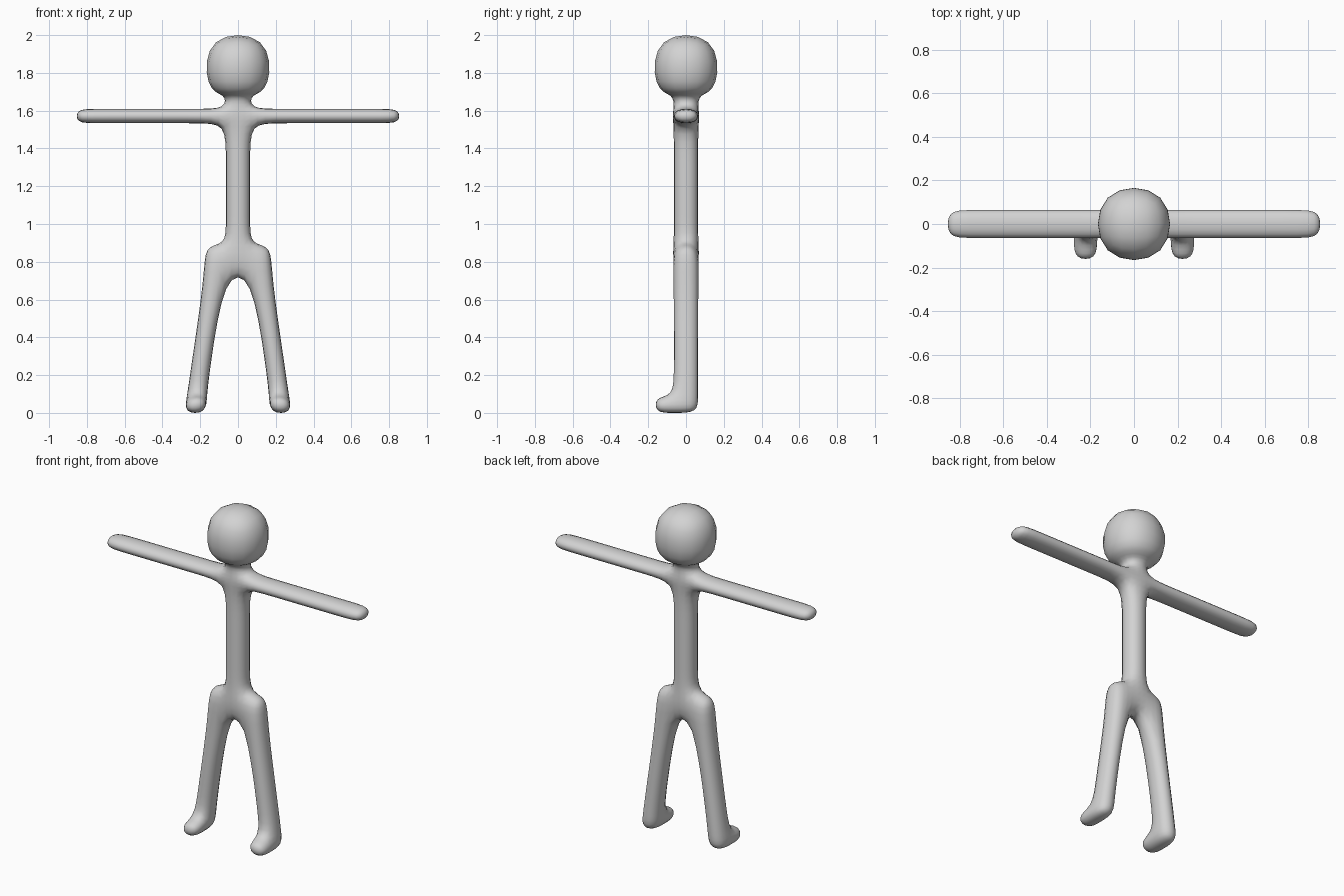
import bpy, bmesh

if "Cube" in bpy.data.objects:
    bpy.data.objects.remove(bpy.data.objects["Cube"])

W = 0.07                         # half width and half depth of the body cage


def ring(x0, x1, z, y0=-W, y1=W):
    """Horizontal rectangle of four cage points."""
    return [(x0, y0, z), (x1, y0, z), (x1, y1, z), (x0, y1, z)]


cells = []                       # each cell: lower ring, upper ring


def stack(rings):
    cells.extend(zip(rings, rings[1:]))


# torso, neck and head, from crotch to crown
stack([ring(-W, W, z) for z in (0.73, 0.895, 1.0, 1.35, 1.53, 1.613, 1.69)]
      + [ring(-0.19, 0.19, z, -0.19, 0.19) for z in (1.70, 2.026)])

for s in (-1, 1):
    # arm: shoulder, long span and rounded hand
    for a, b in ((W, 0.2), (0.2, 0.76), (0.76, 0.862)):
        stack([ring(s * a, s * b, 1.53), ring(s * a, s * b, 1.613)])
    # leg: sole, ankle, shin, crotch height and hip
    leg = [(0.17, 0.286, -0.004), (0.16, 0.274, 0.09), (0.145, 0.255, 0.23),
           (W, 0.18, 0.73), (W, 0.183, 0.895)]
    stack([ring(s * a, s * b, z) for a, b, z in leg])
    # toe in front of the ankle
    stack([ring(s * a, s * b, z, -0.168, -W) for a, b, z in leg[:2]])

# join the cells, dropping the walls shared by two neighbours
faces = {}
for lo, hi in cells:
    quads = [lo, hi] + [[lo[i], lo[(i + 1) % 4], hi[(i + 1) % 4], hi[i]] for i in range(4)]
    for q in quads:
        key = frozenset(q)
        if key in faces:
            del faces[key]
        else:
            faces[key] = q

bm = bmesh.new()
verts = {}
for q in faces.values():
    for p in q:
        if p not in verts:
            verts[p] = bm.verts.new(p)
    bm.faces.new([verts[p] for p in q])
bmesh.ops.recalc_face_normals(bm, faces=bm.faces[:])
for f in bm.faces:
    f.smooth = True
mesh = bpy.data.meshes.new("figure")
bm.to_mesh(mesh)
bm.free()

# one smooth grey body
figure = bpy.data.objects.new("figure", mesh)
bpy.context.collection.objects.link(figure)
grey = bpy.data.materials.new("light_grey")
grey.diffuse_color = (0.65, 0.65, 0.65, 1)
grey.use_nodes = True
grey.node_tree.nodes["Principled BSDF"].inputs["Base Color"].default_value = grey.diffuse_color
mesh.materials.append(grey)
sub = figure.modifiers.new("rounding", 'SUBSURF')
sub.levels = sub.render_levels = 2
